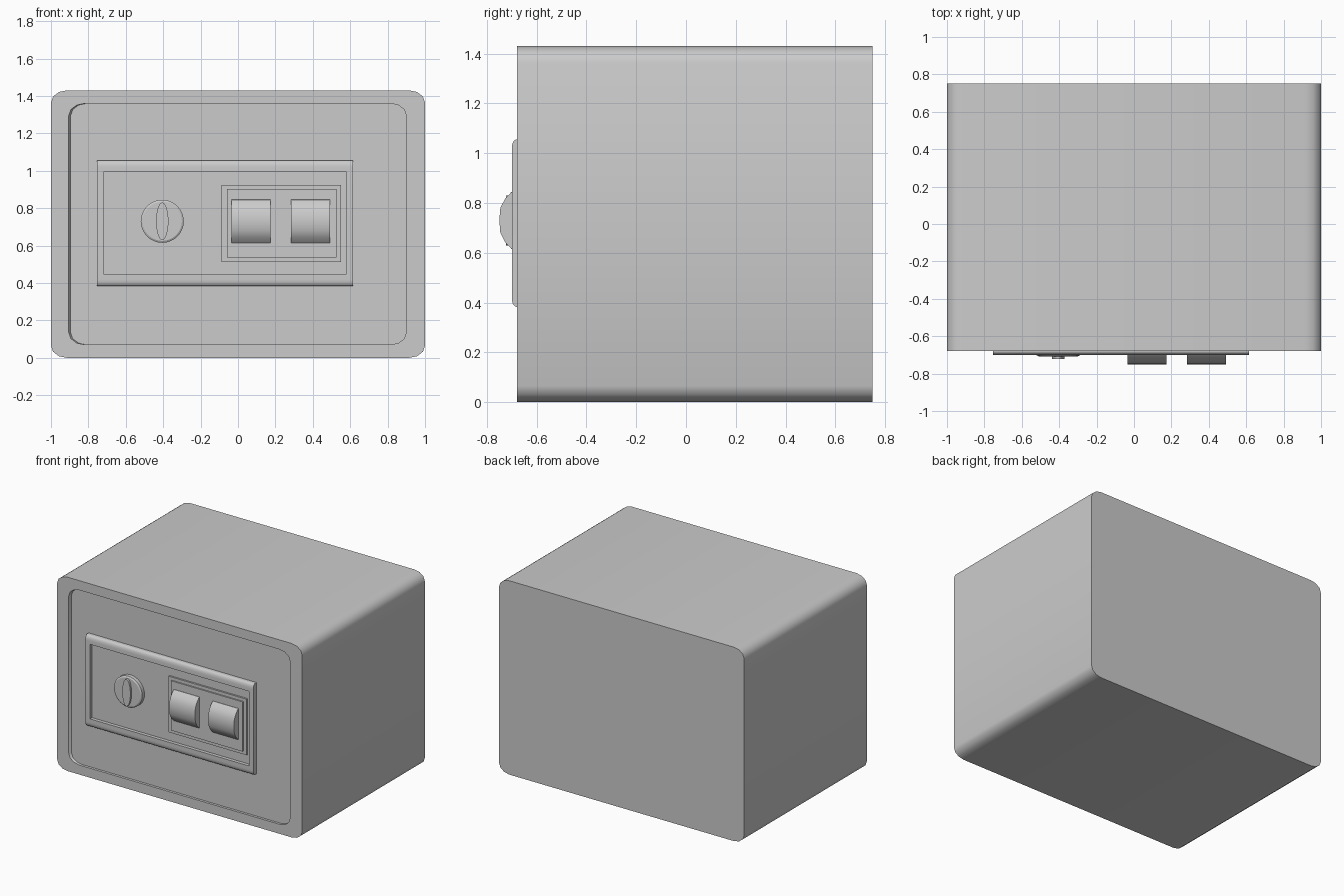
import bpy, bmesh, math

if "Cube" in bpy.data.objects:
    bpy.data.objects.remove(bpy.data.objects["Cube"])


def loft(name, loops, angle=40):
    """Skin a series of equal-length closed loops and cap both ends."""
    bm = bmesh.new()
    rings = [[bm.verts.new(p) for p in loop] for loop in loops]
    n = len(rings[0])
    for a, b in zip(rings, rings[1:]):
        for i in range(n):
            j = (i + 1) % n
            bm.faces.new((a[i], a[j], b[j], b[i]))
    bm.faces.new(rings[0])
    bm.faces.new(rings[-1])
    bmesh.ops.recalc_face_normals(bm, faces=bm.faces)
    mesh = bpy.data.meshes.new(name)
    bm.to_mesh(mesh)
    bm.free()
    ob = bpy.data.objects.new(name, mesh)
    bpy.context.collection.objects.link(ob)
    bpy.ops.object.select_all(action='DESELECT')
    ob.select_set(True)
    bpy.context.view_layer.objects.active = ob
    bpy.ops.object.shade_smooth_by_angle(angle=math.radians(angle))
    return ob


def rect(x0, x1, z0, z1, y):
    return [(x0, y, z0), (x1, y, z0), (x1, y, z1), (x0, y, z1)]


def rounded(x0, x1, z0, z1, y, rx=0.085, rz=0.065, seg=3):
    pts = []
    corners = [(x1 - rx, z1 - rz), (x0 + rx, z1 - rz), (x0 + rx, z0 + rz), (x1 - rx, z0 + rz)]
    for k, (cx, cz) in enumerate(corners):
        for i in range(seg + 1):
            a = math.pi / 2 * (k + i / seg)
            pts.append((cx + rx * math.cos(a), y, cz + rz * math.sin(a)))
    return pts


def ellipse(cx, cz, rx, rz, y, n=32):
    return [(cx + rx * math.cos(2 * math.pi * i / n), y, cz + rz * math.sin(2 * math.pi * i / n))
            for i in range(n)]


FRONT = -0.68

# Safe body with a shallow recessed door
loft("safe_body", [
    rounded(-1, 1, 0, 1.43, 0.75),
    rounded(-1, 1, 0, 1.43, FRONT),
    rounded(-0.905, 0.9, 0.07, 1.36, FRONT),
    rounded(-0.895, 0.9, 0.07, 1.36, FRONT + 0.018),
])

# Control panel: rounded top and bottom rails around a sunken floor
r = 0.035
rails = [rect(-0.755, 0.615, 0.383 + r * (1 - math.cos(t)), 1.055 - r * (1 - math.cos(t)),
              -0.682 - 0.018 * math.sin(t))
         for t in [math.pi / 2 * i / 5 for i in range(6)]]
loft("control_panel",
     [rect(-0.755, 0.615, 0.383, 1.055, -0.65)] + rails +
     [rect(-0.717, 0.578, 0.445, 0.995, -0.70),
      rect(-0.717, 0.578, 0.445, 0.995, -0.675)])

# Key knob and its grip
KX, KZ = -0.405, 0.73
loft("knob_base", [
    ellipse(KX, KZ, 0.115, 0.115, -0.67),
    ellipse(KX, KZ, 0.115, 0.115, -0.702),
    ellipse(KX, KZ, 0.105, 0.105, -0.708),
], 30)
loft("knob_grip", [
    ellipse(KX, KZ, 0.033, 0.1, -0.70),
    ellipse(KX, KZ, 0.033, 0.1, -0.723),
])

# Stepped plate behind the dials
loft("dial_plate", [
    rect(-0.087, 0.552, 0.512, 0.925, -0.67),
    rect(-0.087, 0.552, 0.512, 0.925, -0.688),
    rect(-0.06, 0.526, 0.536, 0.902, -0.688),
    rect(-0.06, 0.526, 0.536, 0.902, -0.698),
])

# Two dials with a faceted drum profile
profile = [(-0.68, 0.613), (-0.70, 0.615), (-0.727, 0.643), (-0.746, 0.68), (-0.75, 0.73),
           (-0.746, 0.78), (-0.727, 0.817), (-0.70, 0.845), (-0.68, 0.847)]
for side, x in (("left", -0.035), ("right", 0.283)):
    loft(side + "_dial", [[(px, y, z) for y, z in profile] for px in (x, x + 0.209)])
